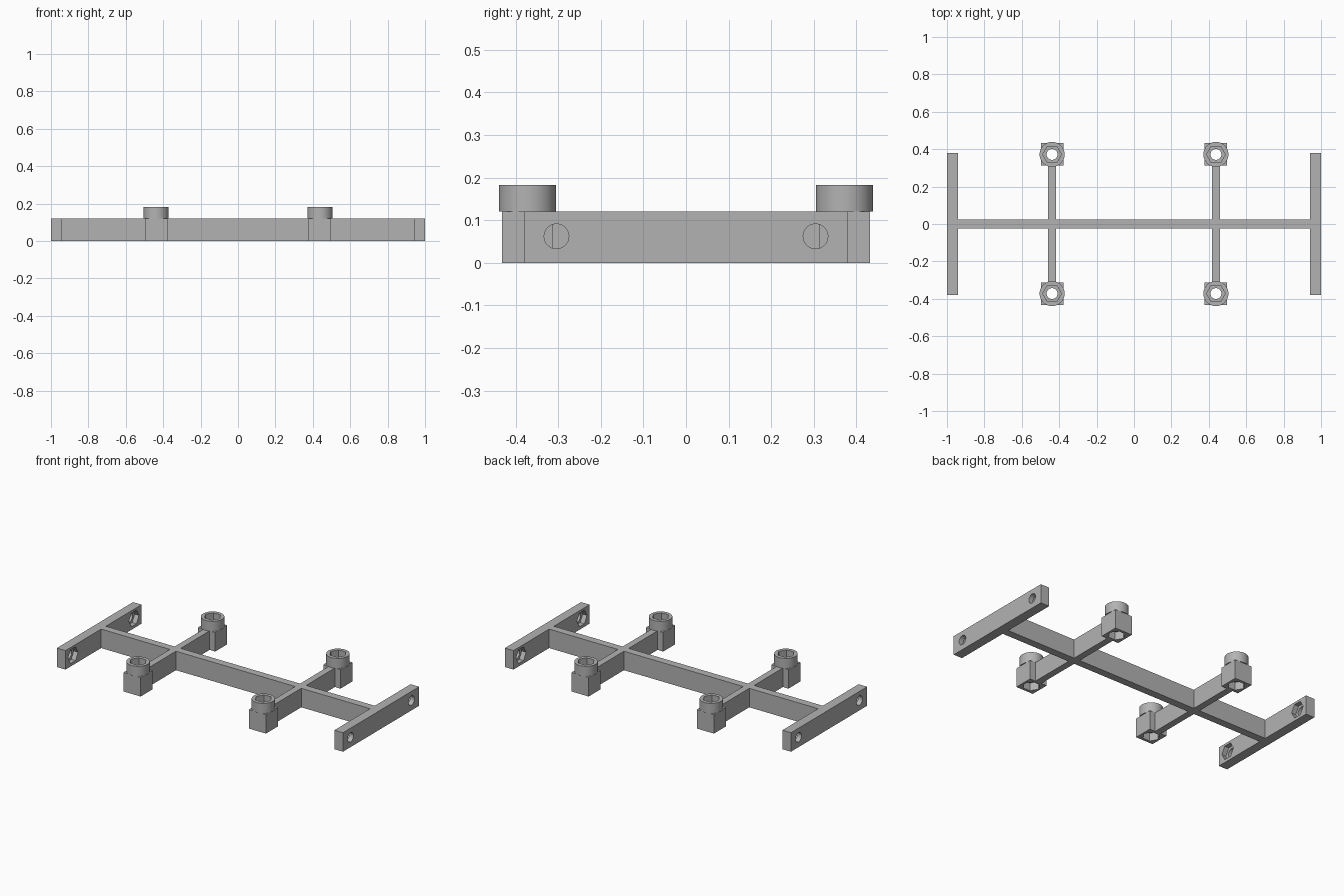
import bpy
import math

cube = bpy.data.objects.get("Cube")
if cube:
    bpy.data.objects.remove(cube, do_unlink=True)

grey = bpy.data.materials.new("plain grey")
grey.use_nodes = True
grey.diffuse_color = (0.45, 0.45, 0.45, 1)
grey.node_tree.nodes["Principled BSDF"].inputs["Base Color"].default_value = grey.diffuse_color

HEIGHT = 0.12       # height of all bars
COLLAR_TOP = 0.183
BORE, HEX = 0.029, 0.05


def box(name, x, y, z):
    """Box from (min, max) pairs."""
    bpy.ops.mesh.primitive_cube_add(size=1, location=[sum(p) / 2 for p in (x, y, z)])
    ob = bpy.context.object
    ob.name = name
    ob.scale = [p[1] - p[0] for p in (x, y, z)]
    bpy.ops.object.transform_apply(location=False, rotation=False, scale=True)
    ob.data.materials.append(grey)
    return ob


def prism(name, sides, radius, depth, location, rotation=(0, 0, 0)):
    bpy.ops.mesh.primitive_cylinder_add(vertices=sides, radius=radius, depth=depth,
                                        location=location, rotation=rotation)
    ob = bpy.context.object
    ob.name = name
    ob.data.materials.append(grey)
    return ob


def cut(ob, cutters):
    """Subtract each cutter, then discard it."""
    for cutter in cutters:
        cutter.hide_render = True
        mod = ob.modifiers.new("cut", 'BOOLEAN')
        mod.operation, mod.solver, mod.object = 'DIFFERENCE', 'EXACT', cutter
        bpy.context.view_layer.objects.active = ob
        bpy.ops.object.modifier_apply(modifier=mod.name)
        bpy.data.objects.remove(cutter, do_unlink=True)
    bpy.ops.object.select_all(action='DESELECT')
    ob.select_set(True)
    bpy.context.view_layer.objects.active = ob
    bpy.ops.object.shade_smooth_by_angle(angle=math.radians(30))


def span(side, a, b):
    return sorted((side * a, side * b))


# Central spine
box("spine", (-0.94, 0.94), (-0.024, 0.024), (0, HEIGHT))

for sx, side in ((1, "left"), (-1, "right")):
    # End bar with bolt holes and hexagonal nut pockets on the inner face
    bar = box(side + "_end_bar", span(sx, 0.94, 1), (-0.38, 0.38), (0, HEIGHT))
    cutters = []
    turn = (0, math.pi / 2, 0)
    for y in (-0.304, 0.304):
        cutters.append(prism("bolt_hole", 32, BORE, 0.2, (sx * 0.97, y, 0.062), turn))
        cutters.append(prism("nut_pocket", 6, HEX, 0.06, (sx * 0.94, y, 0.062),
                             (0, math.pi / 2, 0)))
    cut(bar, cutters)

    for sy, end in ((-1, "front"), (1, "back")):
        label = end + "_" + side
        cx, cy = sx * 0.438, sy * 0.372
        # Cross arm
        box(label + "_arm", (cx - 0.021, cx + 0.021), span(sy, 0.024, 0.312), (0, HEIGHT))
        # Square foot with a nut pocket underneath
        foot = box(label + "_foot", (cx - 0.06, cx + 0.06), span(sy, 0.312, 0.432), (0, HEIGHT))
        cut(foot, [prism("bore", 32, BORE, 0.4, (cx, cy, 0.06)),
                   prism("pocket", 6, HEX, 0.1, (cx, cy, 0), (0, 0, math.pi / 6))])
        # Round collar with a hexagonal socket on top
        collar = prism(label + "_collar", 48, 0.067, COLLAR_TOP - HEIGHT,
                       (cx, cy, (COLLAR_TOP + HEIGHT) / 2))
        cut(collar, [prism("bore", 32, BORE, 0.4, (cx, cy, 0.15)),
                     prism("socket", 6, HEX, 0.1, (cx, cy, COLLAR_TOP), (0, 0, math.pi / 6))])
